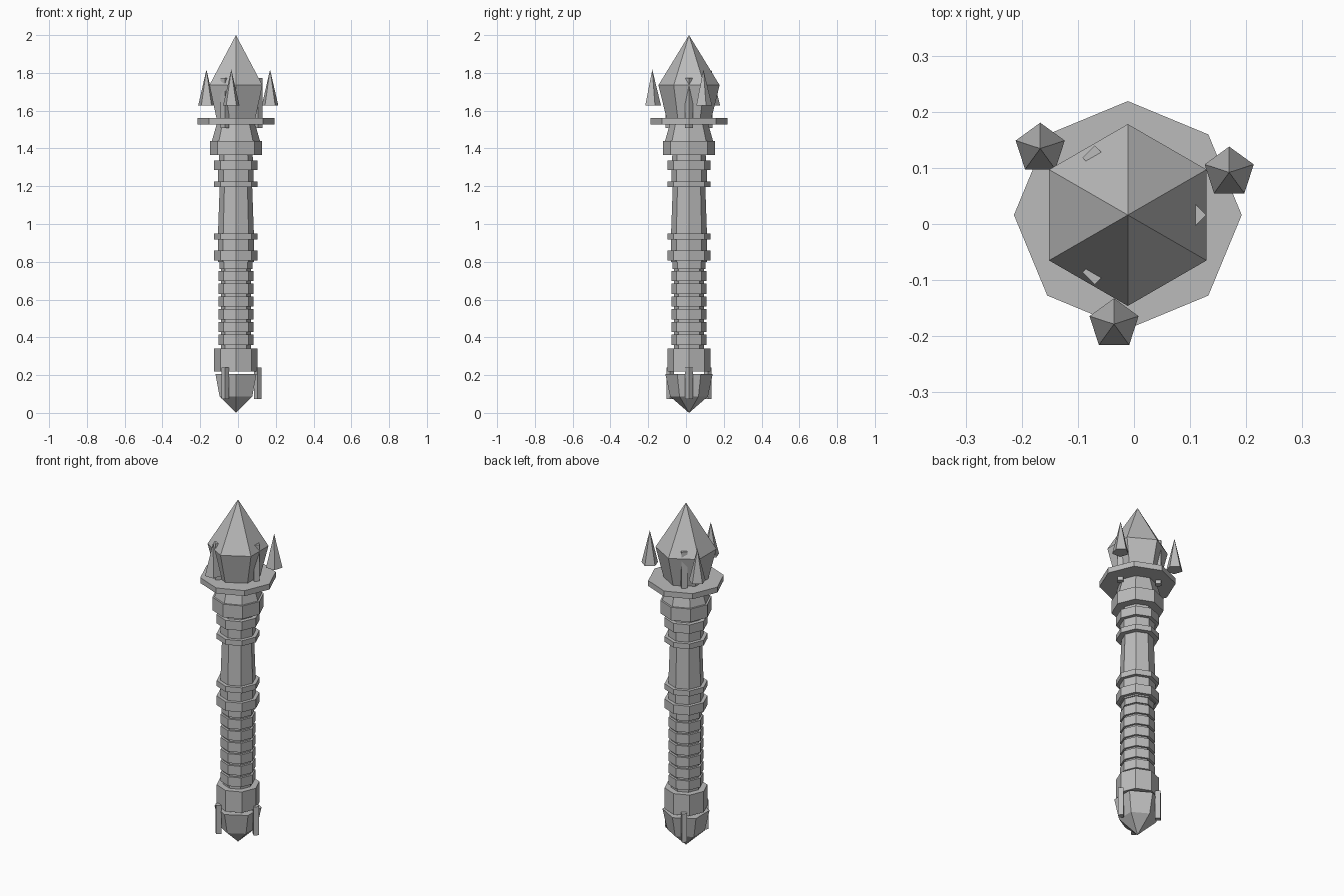
import bpy, math

if "Cube" in bpy.data.objects:
    bpy.data.objects.remove(bpy.data.objects["Cube"])

AX, AY = -0.011, 0.016  # axis of the staff

grey = bpy.data.materials.new("stone_grey")
grey.diffuse_color = (0.5, 0.5, 0.5, 1)
grey.use_nodes = True
grey.node_tree.nodes["Principled BSDF"].inputs["Base Color"].default_value = grey.diffuse_color


def lathe(name, profile, sides, start=0.0, x=AX, y=AY):
    """Closed flat-sided solid from (radius, z) pairs, bottom to top; radius 0 is a tip."""
    verts, rings, faces = [], [], []
    for r, z in profile:
        n = 1 if r == 0 else sides
        rings.append([len(verts) + i for i in range(n)])
        for i in range(n):
            a = start + 2 * math.pi * i / sides
            verts.append((x + r * math.cos(a), y + r * math.sin(a), z))
    for low, high in zip(rings, rings[1:]):
        for i in range(sides):
            j = (i + 1) % sides
            if len(low) == 1:
                faces.append((low[0], high[j], high[i]))
            elif len(high) == 1:
                faces.append((low[i], low[j], high[0]))
            else:
                faces.append((low[i], low[j], high[j], high[i]))
    if len(rings[0]) > 1:
        faces.append(rings[0][::-1])
    if len(rings[-1]) > 1:
        faces.append(rings[-1])
    mesh = bpy.data.meshes.new(name)
    mesh.from_pydata(verts, [], faces)
    mesh.materials.append(grey)
    ob = bpy.data.objects.new(name, mesh)
    bpy.context.collection.objects.link(ob)
    return ob


def around(radius, degrees):
    a = math.radians(degrees)
    return AX + radius * math.cos(a), AY + radius * math.sin(a)


HEX = math.pi / 2

# Crystals at both ends
lathe("head_crystal", [(0.114, 1.54), (0.162, 1.735), (0, 2.0)], 6, HEX)
lathe("pommel_crystal", [(0, 0.0), (0.1, 0.087), (0.125, 0.205)], 6, HEX)

# Head: guard plate, flared neck and collar
lathe("guard_plate", [(0.203, 1.528), (0.203, 1.56)], 8)
lathe("flared_neck", [(0.13, 1.43), (0.1, 1.535)], 8)
lathe("head_collar", [(0.138, 1.364), (0.138, 1.44)], 8)

# Shaft
lathe("upper_shaft", [(0.095, 0.8), (0.095, 0.95), (0.086, 1.2), (0.094, 1.225),
                      (0.094, 1.29), (0.088, 1.37)], 8)
lathe("grip_core", [(0.08, 0.33), (0.08, 0.77)], 8)
lathe("grip_top", [(0.088, 0.762), (0.088, 0.82)], 8)
for i in range(6):
    z = 0.36 + i * 0.0675
    lathe("grip_band", [(0.093, z), (0.093, z + 0.054)], 8)

# Rings along the shaft
for z0, z1 in ((1.285, 1.337), (1.195, 1.226), (0.919, 0.951), (0.808, 0.861)):
    lathe("shaft_ring", [(0.115, z0), (0.115, z1)], 8)
lathe("butt_collar", [(0.115, 0.22), (0.115, 0.342)], 8)

# Three square bars holding each crystal, and three floating spikes
for k in range(3):
    x, y = around(0.118, 120 * k)
    lathe("head_bar", [(0.022, 1.507), (0.022, 1.772)], 4, 0, x, y)
    x, y = around(0.115, 120 * k)
    lathe("pommel_bar", [(0.02, 0.073), (0.02, 0.24)], 4, 0, x, y)
    x, y = around(0.196, 22.8 + 120 * k)
    lathe("floating_spike", [(0.046, 1.627), (0, 1.818)], 5, HEX, x, y)
